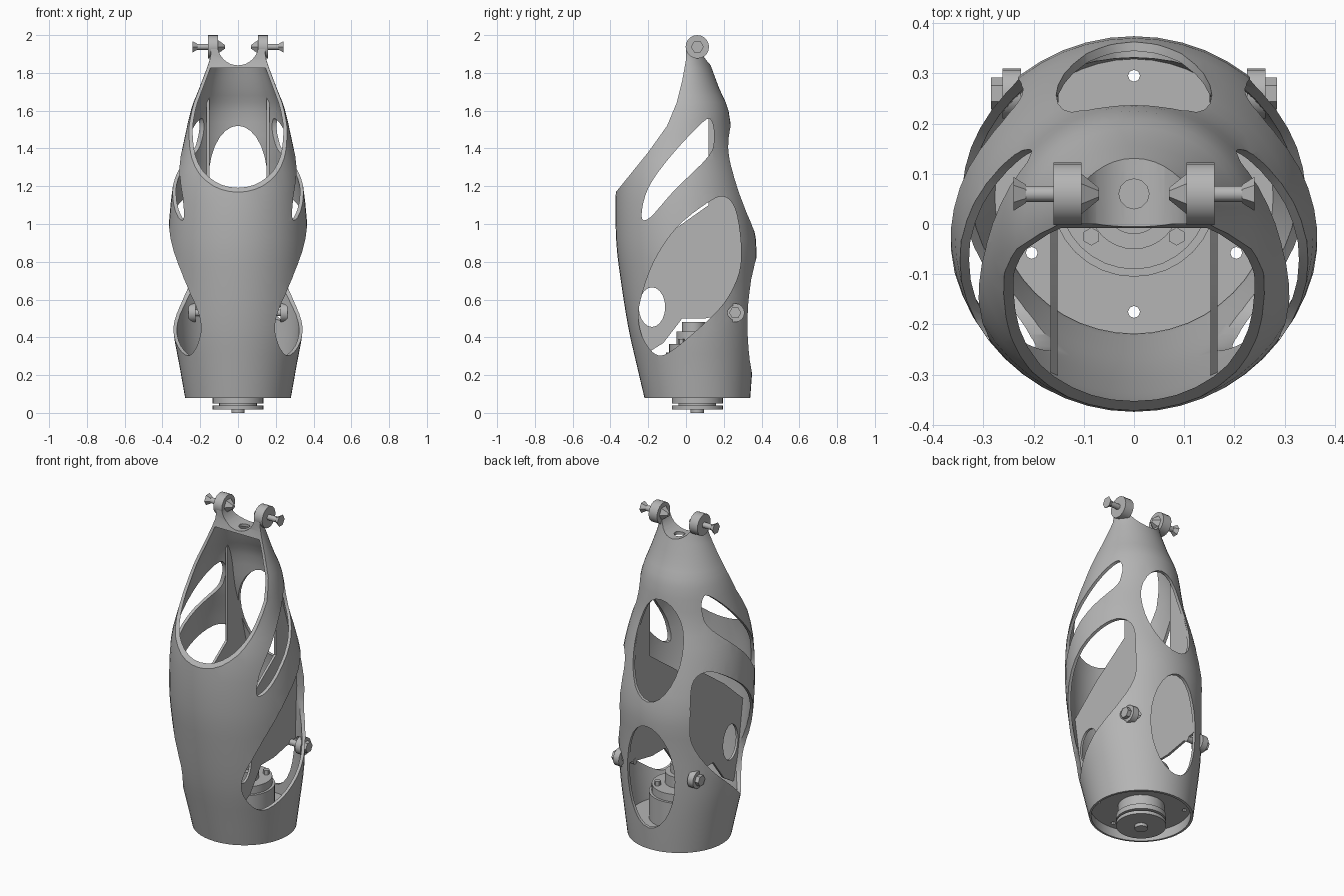
import bpy, bmesh, math
from mathutils import Matrix, Vector

if "Cube" in bpy.data.objects:
    bpy.data.objects.remove(bpy.data.objects["Cube"])

grey = bpy.data.materials.new("plain grey")
grey.use_nodes = True
grey.diffuse_color = (0.46, 0.46, 0.46, 1)
grey.node_tree.nodes["Principled BSDF"].inputs["Base Color"].default_value = grey.diffuse_color


def make(name, bm):
    bmesh.ops.recalc_face_normals(bm, faces=bm.faces)
    mesh = bpy.data.meshes.new(name)
    bm.to_mesh(mesh)
    bm.free()
    mesh.materials.append(grey)
    ob = bpy.data.objects.new(name, mesh)
    bpy.context.collection.objects.link(ob)
    return ob


def select(ob):
    bpy.ops.object.select_all(action='DESELECT')
    ob.select_set(True)
    bpy.context.view_layer.objects.active = ob


def smooth(ob):
    select(ob)
    bpy.ops.object.shade_smooth_by_angle(angle=math.radians(35))


def boolean(ob, cutter, operation='DIFFERENCE'):
    mod = ob.modifiers.new("cut", 'BOOLEAN')
    mod.operation, mod.object, mod.solver = operation, cutter, 'EXACT'
    select(ob)
    bpy.ops.object.modifier_apply(modifier=mod.name)
    bpy.data.objects.remove(cutter)


def cyl(name, axis, r, a, b, centre, n=24, r2=None, stretch=1):
    """Cylinder or cone running from a to b along an axis; centre gives the other two coordinates."""
    bm = bmesh.new()
    bmesh.ops.create_cone(bm, cap_ends=True, segments=n, radius1=r,
                          radius2=r if r2 is None else r2, depth=abs(b - a))
    if b < a:
        bm.transform(Matrix.Rotation(math.pi, 4, 'X'))
    mid = (a + b) / 2
    if axis == 'X':
        bm.transform(Matrix.Rotation(math.pi / 2, 4, 'Y'))
        place = (mid, *centre)
    elif axis == 'Y':
        bm.transform(Matrix.Rotation(-math.pi / 2, 4, 'X'))
        place = (centre[0], mid, centre[1])
    else:
        place = (*centre, mid)
    bm.transform(Matrix.Translation(place) @ Matrix.Diagonal((1, 1, stretch, 1)))
    return make(name, bm)


def prism(name, pts, x0, x1):
    """Extrude a (y, z) outline along x."""
    bm = bmesh.new()
    face = bm.faces.new([bm.verts.new((x0, y, z)) for y, z in pts])
    out = bmesh.ops.extrude_face_region(bm, geom=[face])
    moved = [v for v in out["geom"] if isinstance(v, bmesh.types.BMVert)]
    bmesh.ops.translate(bm, verts=moved, vec=(x1 - x0, 0, 0))
    return make(name, bm)


def curve(pts, closed=True, steps=4):
    """Catmull-Rom smoothing of a few points of any dimension."""
    p = [Vector(q) for q in pts]
    n, res = len(p), []
    for i in range(n if closed else n - 1):
        k = [(i + j) % n if closed else min(max(i + j, 0), n - 1) for j in (-1, 0, 1, 2)]
        a, b, c, d = (p[j] for j in k)
        for s in range(steps):
            t = s / steps
            res.append(0.5 * (2 * b + (c - a) * t + (2 * a - 5 * b + 4 * c - d) * t * t
                              + (3 * b - a - 3 * c + d) * t ** 3))
    return res if closed else res + [p[-1]]


# Body sections: half width, front y, back y, height
SECTIONS = [(.28, -.22, .34, .08), (.31, -.26, .352, .25), (.345, -.305, .36, .45),
            (.36, -.345, .366, .7), (.37, -.37, .37, .92), (.345, -.37, .305, 1.2),
            (.295, -.33, .252, 1.4), (.25, -.26, .225, 1.6), (.205, -.19, .175, 1.72),
            (.15, -.1, .12, 1.87), (.15, -.05, .1, 1.93)]


def loft(name, inset=0.0, top=9.0, extend=0.0, n=48):
    bm = bmesh.new()
    rings = []
    for w, f, b, z in curve(SECTIONS, closed=False, steps=3):
        if z > top:
            break
        cy, ry, w = (f + b) / 2, (b - f) / 2 - inset, w - inset
        zz = z - extend if not rings else z
        rings.append([bm.verts.new((w * math.cos(2 * math.pi * i / n),
                                    cy + ry * math.sin(2 * math.pi * i / n), zz)) for i in range(n)])
    for lo, hi in zip(rings, rings[1:]):
        for i in range(n):
            bm.faces.new((lo[i], lo[(i + 1) % n], hi[(i + 1) % n], hi[i]))
    bm.faces.new(rings[0])
    bm.faces.new(rings[-1])
    return make(name, bm)


# Hollow outer shell with a slanted front opening
shell = loft("outer_shell")
boolean(shell, loft("hollow", .018, 1.83, .1))
slant = [(-.45, 1.12), (-.37, 1.17), (-.2, 1.38), (-.1, 1.52), (-.05, 1.64), (-.02, 1.76), (0, 1.87)]
boolean(shell, prism("front_cut", slant + [(0, 2.2), (-.8, 2.2), (-.8, 1.12)], -.6, .6))
# Saddle between the ears and its centre hole
boolean(shell, cyl("saddle", 'Y', .108, -.4, .4, (0, 1.948), 32))
boolean(shell, cyl("saddle_hole", 'Z', .03, 1.6, 2.1, (0, .06), 12))
# Sweeping side windows, cut through both sides at once
LOWER = [(-.16, .31), (-.09, .32), (.06, .44), (.2, .58), (.28, .74), (.29, .9), (.26, 1.08),
         (.2, 1.145), (.11, 1.11), (-.05, .98), (-.17, .8), (-.24, .6), (-.25, .48), (-.22, .38)]
UPPER = [(-.235, 1.04), (-.19, 1.035), (-.06, 1.18), (.12, 1.36), (.148, 1.46), (.135, 1.545),
         (.09, 1.54), (-.08, 1.36), (-.2, 1.19)]
for outline in (LOWER, UPPER):
    boolean(shell, prism("side_window", curve(outline), -.6, .6))
# Oval windows in the back
for z, half in ((1.24, .28), (.515, .305)):
    win = cyl("back_window", 'Y', .155, .06, .6, (0, 0), 28, stretch=half / .155)
    win.location.z = z
    bpy.context.view_layer.update()
    boolean(shell, win)
# Round seats for the side screws
for s in (-1, 1):
    boolean(shell, cyl("screw_seat", 'X', .04, s * .15, s * .4, (.26, .53), 12))
smooth(shell)

# Inner side plates with lightening holes and a back rib
PLATE = [(-.36, .3), (-.2, .32), (-.12, .37), (-.02, .5), (.1, .5), (.36, .55), (.36, 1.84),
         (.12, 1.84), (.12, 1.1), (-.12, .93), (-.36, .72)]
for s, side in ((-1, "right"), (1, "left")):
    plate = prism(side + "_inner_plate", PLATE, s * .152, s * .166)
    boolean(plate, loft("trim", .008), 'INTERSECT')
    for y, z, r, h in ((.02, .69, .12, .12), (.2, .95, .073, .13), (-.18, .56, .07, .105),
                       (-.18, .81, .03, .065)):
        hole = cyl("plate_hole", 'X', r, -.4, .4, (y, 0), 20, stretch=h / r)
        hole.location.z = z
        bpy.context.view_layer.update()
        boolean(plate, hole)
    smooth(plate)

    # Ear, pivot screw and inner nut
    parts = [cyl(side + "_ear", 'X', .062, s * .105, s * .16, (.06, 1.938), 20),
             cyl(side + "_pivot_screw", 'X', .016, s * .1, s * .225, (.06, 1.938), 12),
             cyl(side + "_pivot_head", 'X', .018, s * .215, s * .24, (.06, 1.938), 6, .034),
             cyl(side + "_pivot_nut", 'X', .042, s * .107, s * .07, (.06, 1.938), 6, .012),
             # Side screw with washer and hex head
             cyl(side + "_side_screw", 'X', .018, s * .15, s * .28, (.26, .53), 12),
             cyl(side + "_side_washer", 'X', .05, s * .225, s * .262, (.26, .53), 16),
             cyl(side + "_side_head", 'X', .032, s * .262, s * .285, (.26, .53), 6)]
    for p in parts:
        smooth(p)

# Floor plate with a ring of small holes
floor = cyl("floor_plate", 'Z', .279, .14, .165, (0, .06), 48)
for i in range(6):
    a = math.pi * (i / 3 + .5)
    boolean(floor, cyl("floor_hole", 'Z', .012, 0, .3, (.235 * math.cos(a), .06 + .235 * math.sin(a)), 8))
smooth(floor)

# Motor above the floor, output flange below: radius, bottom, top
for name, r, lo, hi in (("motor_body", .165, .165, .32), ("motor_shoulder", .15, .32, .365),
                        ("motor_step", .09, .365, .43), ("motor_cap", .06, .43, .48),
                        ("output_drum", .125, .05, .14), ("output_rim", .135, .05, .08),
                        ("output_neck", .1, .036, .05), ("output_flange", .135, .018, .038),
                        ("output_hub", .035, 0, .018)):
    smooth(cyl(name, 'Z', r, lo, hi, (0, .06 if r > .1 or lo < .1 else .04), 32))
for i in range(4):
    a = math.pi * (i / 2 + .25)
    cyl("motor_screw", 'Z', .018, .365, .39, (.12 * math.cos(a), .06 + .12 * math.sin(a)), 6)
